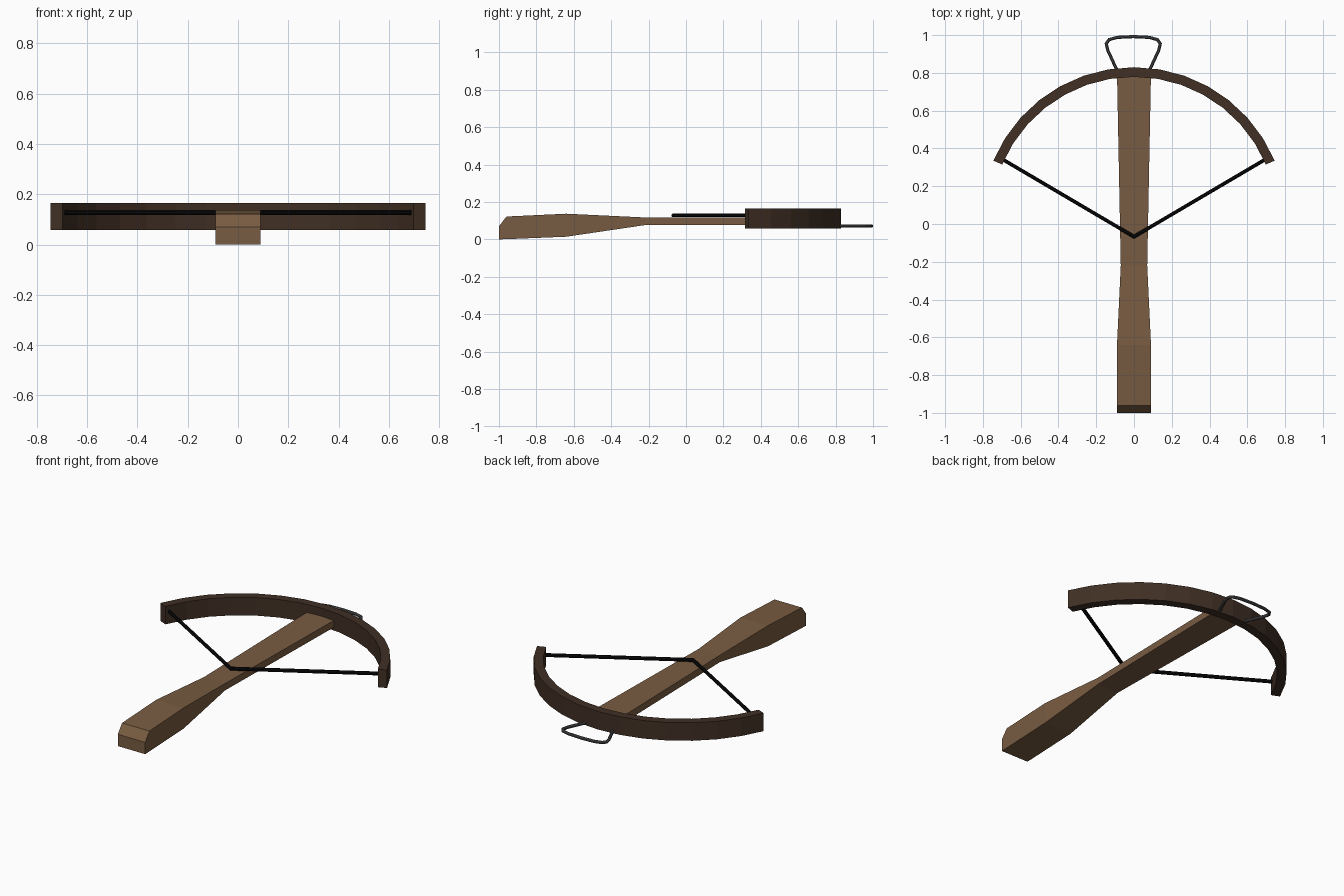
import bpy, bmesh, math
from mathutils import Vector

if "Cube" in bpy.data.objects:
    bpy.data.objects.remove(bpy.data.objects["Cube"])


def material(name, rgb):
    m = bpy.data.materials.new(name)
    m.diffuse_color = (*rgb, 1.0)
    m.use_nodes = True
    m.node_tree.nodes["Principled BSDF"].inputs["Base Color"].default_value = m.diffuse_color
    return m


wood = material("brown wood", (0.19, 0.107, 0.054))
dark_wood = material("dark wood", (0.052, 0.029, 0.018))
cord = material("black cord", (0.003, 0.003, 0.003))
iron = material("grey iron", (0.075, 0.075, 0.08))


def loft(name, rings, mat):
    """Closed solid through a list of rings of points."""
    bm = bmesh.new()
    rows = [[bm.verts.new(p) for p in ring] for ring in rings]
    n = len(rows[0])
    for a, b in zip(rows, rows[1:]):
        for i in range(n):
            j = (i + 1) % n
            bm.faces.new((a[i], a[j], b[j], b[i]))
    bm.faces.new(rows[0])
    bm.faces.new(rows[-1])
    bmesh.ops.recalc_face_normals(bm, faces=bm.faces[:])
    me = bpy.data.meshes.new(name)
    bm.to_mesh(me)
    bm.free()
    me.materials.append(mat)
    ob = bpy.data.objects.new(name, me)
    bpy.context.collection.objects.link(ob)
    return ob


def sweep(name, path, z, profile, mat):
    """Sweep a (side, height) profile along a flat path with mitred corners."""
    pts = [Vector(p) for p in path]
    rings = []
    for i, p in enumerate(pts):
        d0 = (p - pts[max(i - 1, 0)]).normalized()
        d1 = (pts[min(i + 1, len(pts) - 1)] - p).normalized()
        t = (d0 + d1).normalized()
        side = Vector((-t.y, t.x))
        k = 1 / max(t.dot(d1 if d1.length else d0), 0.4)
        rings.append([(p.x + side.x * u * k, p.y + side.y * u * k, z + v)
                      for u, v in profile])
    return loft(name, rings, mat)


def ngon(r, n):
    return [(r * math.cos(2 * math.pi * (i + 0.5) / n),
             r * math.sin(2 * math.pi * (i + 0.5) / n)) for i in range(n)]


# stock: (y, half width, bottom z, top z)
stock = [(-1.0, 0.09, 0.0, 0.07), (-0.96, 0.09, 0.001, 0.122),
         (-0.64, 0.09, 0.014, 0.137), (-0.22, 0.07, 0.076, 0.117),
         (0.80, 0.09, 0.076, 0.117)]
loft("stock", [[(-w, y, b), (w, y, b), (w, y, t), (-w, y, t)]
               for y, w, b, t in stock], wood)

# bow: rectangular bar along a circular arc
half, segs, r_out, r_in, cy = math.radians(67.2), 14, 0.808, 0.757, 0.022
rings = []
for i in range(segs + 1):
    a = -half + 2 * half * i / segs
    s, c = math.sin(a), math.cos(a)
    rings.append([(r * s, cy + r * c, z) for r, z in
                  ((r_in, 0.058), (r_out, 0.058), (r_out, 0.165), (r_in, 0.165))])
loft("bow", rings, dark_wood)

# drawn bowstring resting on the stock
sweep("bowstring", [(-0.695, 0.342), (0, -0.067), (0.695, 0.342)], 0.128,
      ngon(0.0105, 8), cord)

# foot stirrup at the nose
side = [(0.082, 0.805), (0.135, 0.92), (0.143, 0.955), (0.128, 0.976),
        (0.085, 0.988)]
path = [(-x, y) for x, y in side] + [(0, 0.992)] + side[::-1]
sweep("stirrup", [(x - 0.004, y) for x, y in path], 0.071, ngon(0.009, 8), iron)
